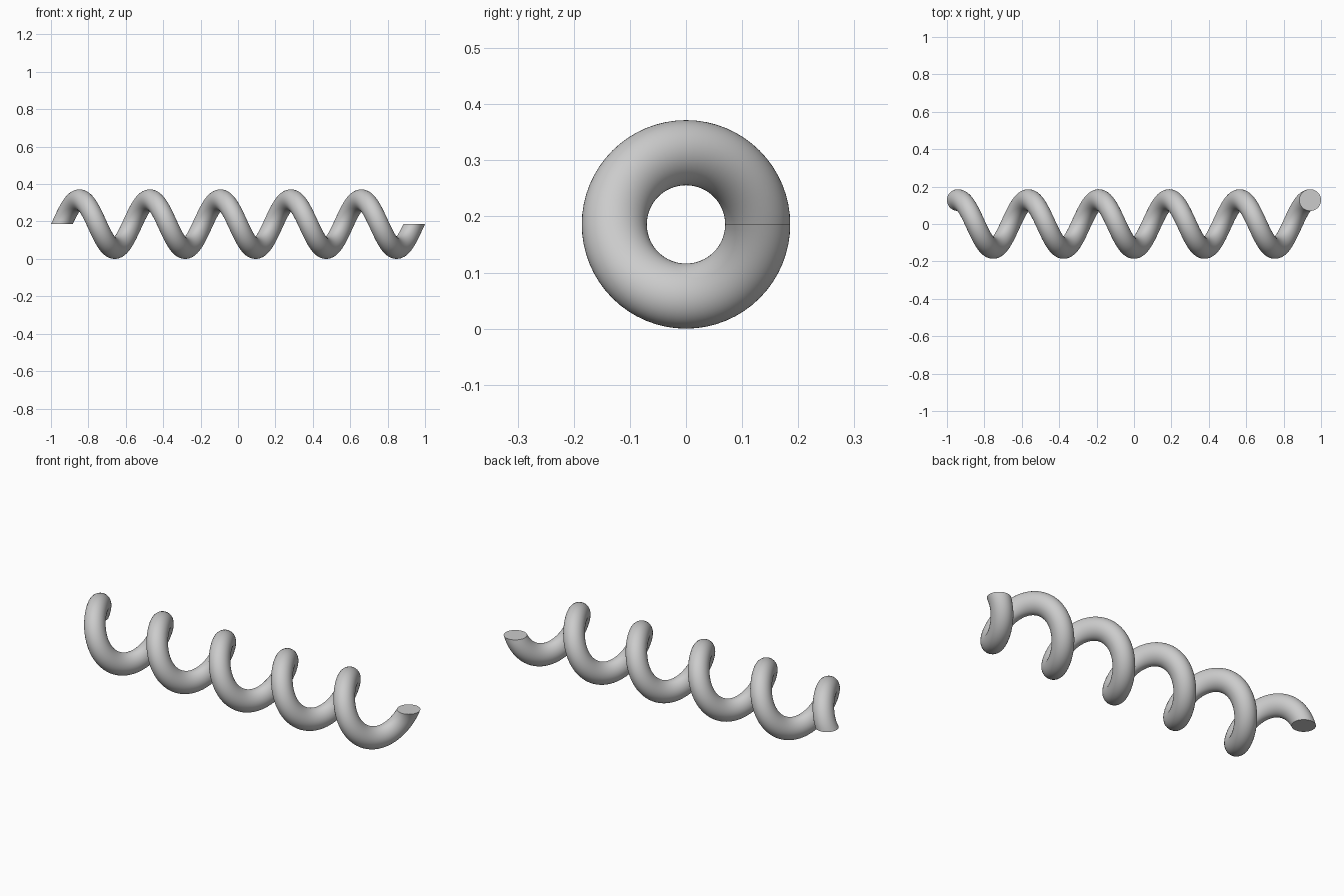
import bpy, bmesh
from math import pi, cos, sin, radians

if "Cube" in bpy.data.objects:
    bpy.data.objects.remove(bpy.data.objects["Cube"])

TURNS, STEPS, SIDES = 5, 64, 48
COIL_R, TUBE_R, AXIS_Z = 0.1278, 0.058, 0.1858
END_X = 1 - TUBE_R

bm = bmesh.new()

# Round tube section lying flat at the start of the coil
ring = [bm.verts.new((-END_X + TUBE_R * cos(2 * pi * i / SIDES),
                      COIL_R + TUBE_R * sin(2 * pi * i / SIDES),
                      AXIS_Z)) for i in range(SIDES)]
edges = [bm.edges.new((ring[i], ring[(i + 1) % SIDES])) for i in range(SIDES)]

# Sweep the section round the x axis while it advances
n = TURNS * STEPS
bmesh.ops.spin(bm, geom=ring + edges, cent=(0, 0, AXIS_Z), axis=(1, 0, 0),
               dvec=(2 * END_X / n, 0, 0), angle=2 * pi * TURNS, steps=n,
               use_duplicate=False)

# Flat caps on both ends
bmesh.ops.holes_fill(bm, edges=[e for e in bm.edges if e.is_boundary], sides=0)
bmesh.ops.recalc_face_normals(bm, faces=bm.faces)

mesh = bpy.data.meshes.new("coil_spring")
bm.to_mesh(mesh)
bm.free()
spring = bpy.data.objects.new("coil_spring", mesh)
bpy.context.collection.objects.link(spring)

# Smooth tube, crisp cap edges
bpy.context.view_layer.objects.active = spring
spring.select_set(True)
bpy.ops.object.shade_smooth_by_angle(angle=radians(30))
